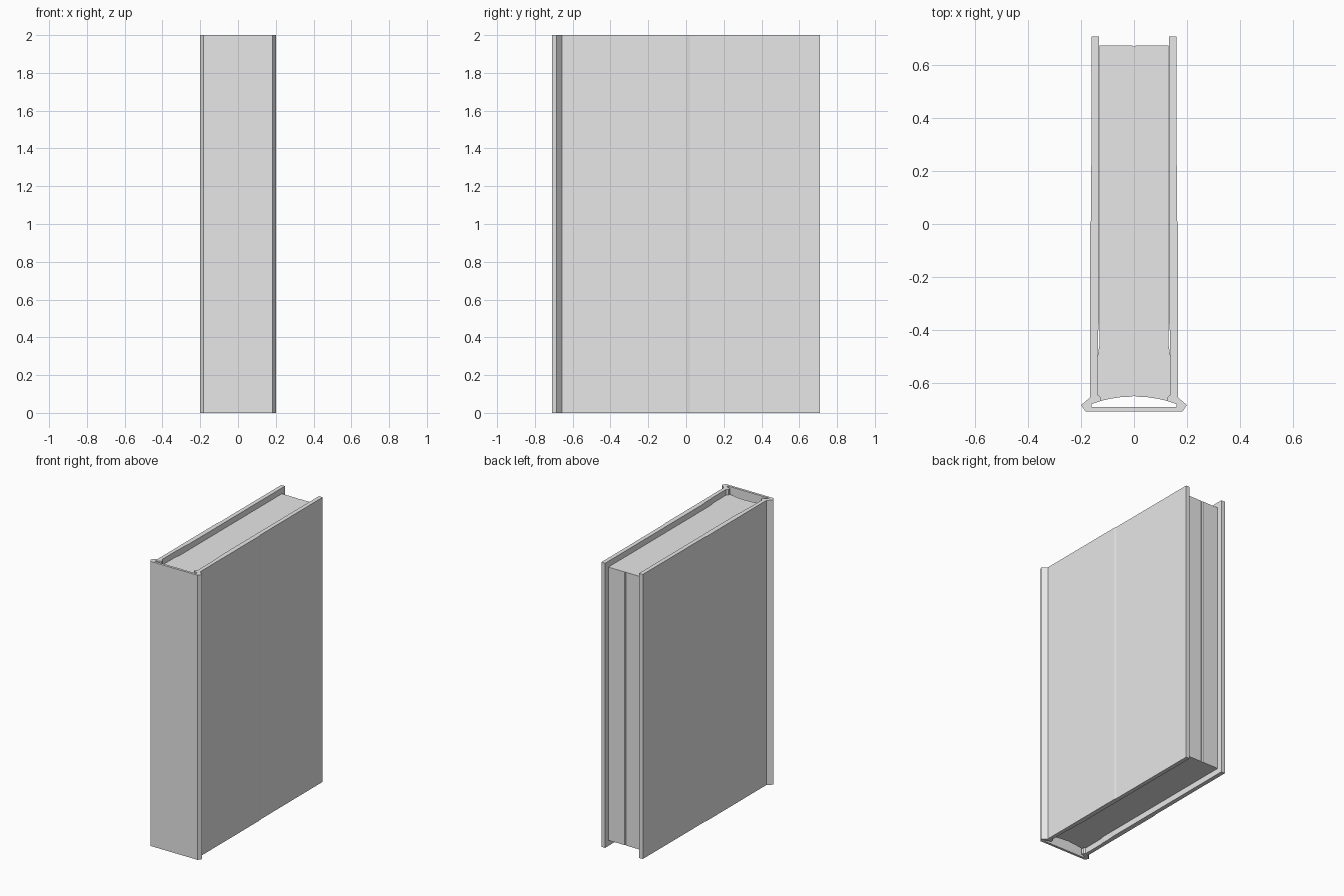
import bpy
import bmesh

if "Cube" in bpy.data.objects:
    bpy.data.objects.remove(bpy.data.objects["Cube"])

grey = bpy.data.materials.new("plain light grey")
grey.diffuse_color = (0.8, 0.8, 0.8, 1)
grey.use_nodes = True
grey.node_tree.nodes["Principled BSDF"].inputs["Base Color"].default_value = grey.diffuse_color


def extrude_outline(name, points, z0, z1):
    """Extrude a closed plan outline upwards from z0 to z1."""
    bm = bmesh.new()
    face = bm.faces.new([bm.verts.new((x, y, z0)) for x, y in points])
    top = bmesh.ops.extrude_face_region(bm, geom=[face])["geom"]
    bmesh.ops.translate(bm, vec=(0, 0, z1 - z0),
                        verts=[v for v in top if isinstance(v, bmesh.types.BMVert)])
    bmesh.ops.recalc_face_normals(bm, faces=bm.faces)
    mesh = bpy.data.meshes.new(name)
    bm.to_mesh(mesh)
    bm.free()
    mesh.materials.append(grey)
    obj = bpy.data.objects.new(name, mesh)
    bpy.context.collection.objects.link(obj)
    return obj


def mirrored(half):
    """Close a right-hand half outline with its reflection across x = 0."""
    return half + [(-x, y) for x, y in reversed(half) if x > 0]


# Hard cover: spine, flared hinges and two boards in one folded outline
outer = [(0.183, -0.71), (0.2, -0.685), (0.166, -0.656),
         (0.166, 0.0), (0.162, 0.02), (0.161, 0.71)]
inner = [(0.132, 0.71), (0.132, -0.36), (0.136, -0.41), (0.136, -0.46),
         (0.139, -0.50), (0.139, -0.645), (0.127, -0.654), (0.125, -0.669),
         (0.16, -0.681), (0.16, -0.693)]
right = outer + inner
left = [(-x, y) for x, y in reversed(right)]
extrude_outline("hard_cover", right + left, 0, 2)

# Page block: rounded spine edge and a small centre groove on both edges
half_pages = [(0.0, -0.649), (0.008, -0.653), (0.05, -0.655), (0.09, -0.661),
              (0.125, -0.669), (0.127, -0.654), (0.139, -0.645),
              (0.138, -0.50), (0.131, -0.46), (0.131, 0.675),
              (0.007, 0.675), (0.0, 0.670)]
extrude_outline("page_block", mirrored(half_pages), 0.04, 1.96)
